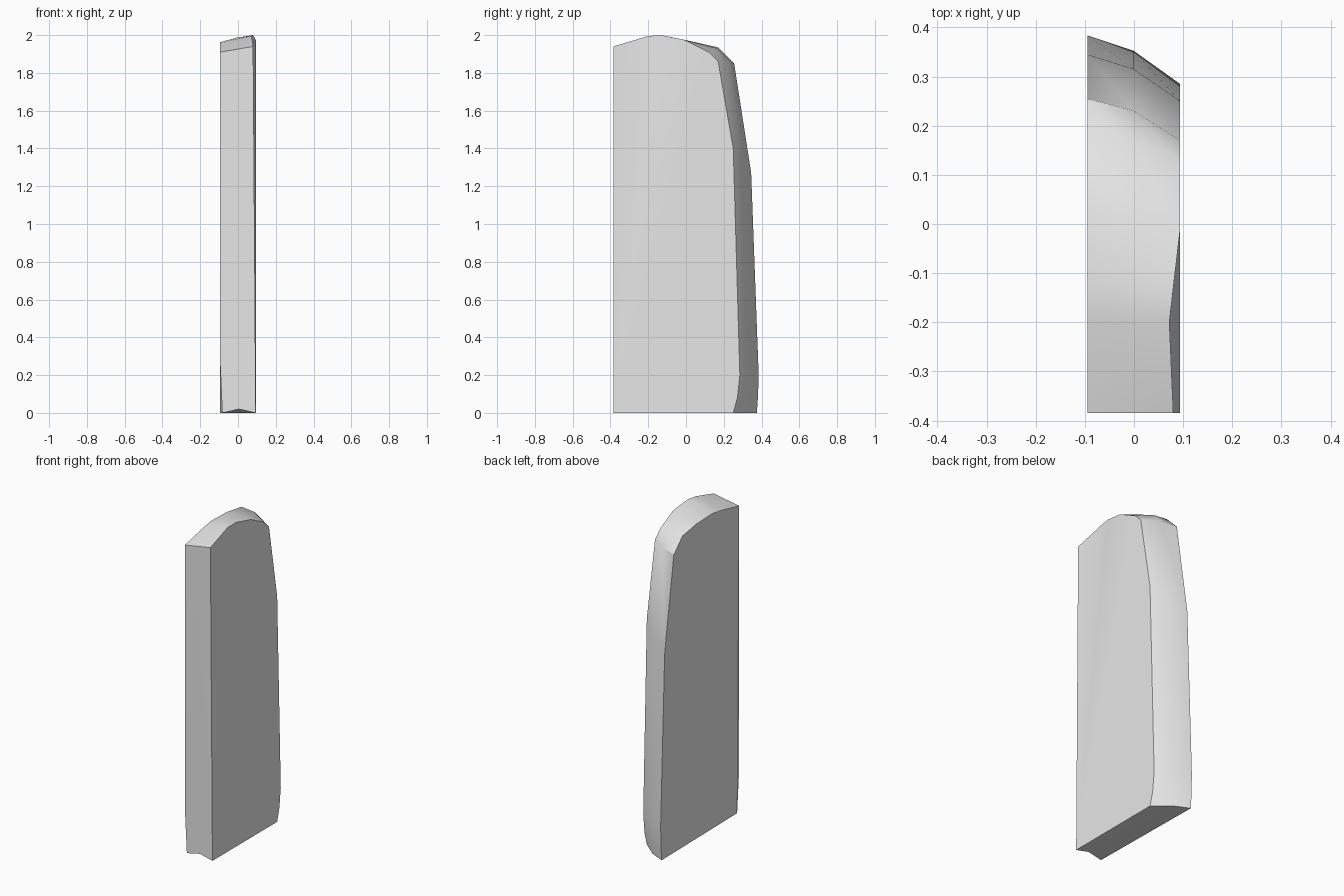
import bpy
import bmesh
import math

cube = bpy.data.objects.get("Cube")
if cube:
    bpy.data.objects.remove(cube, do_unlink=True)

# Single plain stone colour
stone = bpy.data.materials.new("pale_grey")
stone.use_nodes = True
colour = (0.8, 0.8, 0.8, 1)
stone.diffuse_color = colour
stone.node_tree.nodes["Principled BSDF"].inputs["Base Color"].default_value = colour

# Outlines (x, y, z) of the two broad sides, from front bottom over the top to back bottom
left_side = [
    (.094, -.385, 0), (.092, -.385, .25), (.08, -.385, 1.94),
    (.072, -.2, 1.995), (.08, -.13, 2.0), (.094, -.01, 1.975),
    (.094, .12, 1.91), (.094, .17, 1.86), (.094, .25, 1.4),
    (.094, .285, .2), (.094, .272, .08), (.094, .25, 0)]
right_side = [
    (-.083, -.383, 0), (-.094, -.385, .25), (-.095, -.385, 1.91),
    (-.095, -.2, 1.95), (-.095, -.12, 1.962), (-.095, .03, 1.957),
    (-.095, .17, 1.935), (-.095, .255, 1.85), (-.095, .345, 1.27),
    (-.095, .384, .22), (-.095, .382, .1), (-.095, .375, 0)]

bm = bmesh.new()
left = [bm.verts.new(p) for p in left_side]
right = [bm.verts.new(p) for p in right_side]

# Middle line, slightly rounded over the top and back, hollowed under the front
middle = []
for i, (a, b) in enumerate(zip(left, right)):
    p = (a.co + b.co) / 2
    if i == 0:
        p.z = .02
    elif 3 <= i <= 5:
        p.z += .005
    elif i > 5:
        p.y += .018
        p.z += .008 if i < 8 else 0
    middle.append(bm.verts.new(p))

# Rim and underside
count = len(left)
for i in range(count):
    j = (i + 1) % count
    bm.faces.new((left[i], left[j], middle[j], middle[i]))
    bm.faces.new((middle[i], middle[j], right[j], right[i]))

# Broad sides, fanned from the front bottom corner
for i in range(1, count - 1):
    bm.faces.new((left[0], left[i + 1], left[i]))
    bm.faces.new((right[0], right[i], right[i + 1]))

bmesh.ops.recalc_face_normals(bm, faces=bm.faces)
mesh = bpy.data.meshes.new("standing_stone")
bm.to_mesh(mesh)
bm.free()
mesh.materials.append(stone)
slab = bpy.data.objects.new("standing_stone", mesh)
bpy.context.collection.objects.link(slab)

# Soft rounding with crisp corners
bpy.ops.object.select_all(action="DESELECT")
slab.select_set(True)
bpy.context.view_layer.objects.active = slab
bpy.ops.object.shade_smooth_by_angle(angle=math.radians(35))
